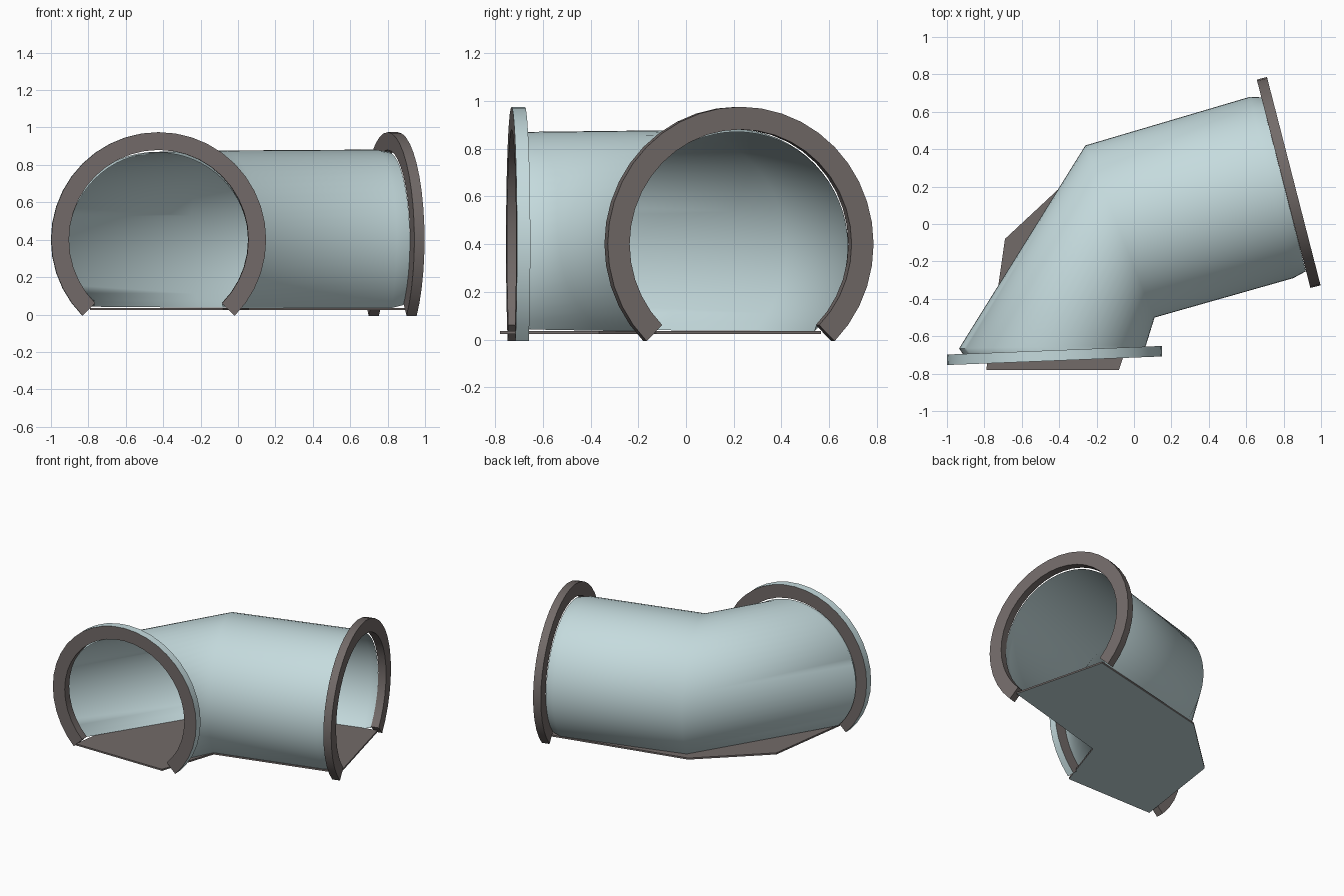
import bpy
import bmesh
from math import sin, cos, pi, radians
from mathutils import Vector

cube = bpy.data.objects.get("Cube")
if cube:
    bpy.data.objects.remove(cube, do_unlink=True)


def material(name, rgb):
    mat = bpy.data.materials.new(name)
    mat.use_nodes = True
    mat.diffuse_color = (*rgb, 1)
    mat.node_tree.nodes["Principled BSDF"].inputs["Base Color"].default_value = (*rgb, 1)
    return mat


TEAL = material("pale teal", (0.56, 0.71, 0.73))
GREY = material("warm grey", (0.17, 0.146, 0.14))


def make_object(name, bm, smooth_angle):
    mesh = bpy.data.meshes.new(name)
    bm.to_mesh(mesh)
    bm.free()
    mesh.materials.append(TEAL)
    mesh.materials.append(GREY)
    obj = bpy.data.objects.new(name, mesh)
    bpy.context.collection.objects.link(obj)
    bpy.ops.object.select_all(action="DESELECT")
    obj.select_set(True)
    bpy.context.view_layer.objects.active = obj
    bpy.ops.object.shade_smooth_by_angle(angle=radians(smooth_angle))
    return obj


def arc(center, side, height, segments):
    """Three-quarter ring of points, open at the bottom."""
    side = Vector((*side, 0))
    points = []
    for i in range(segments + 1):
        a = -pi / 4 + 1.5 * pi * i / segments
        points.append(Vector(center) + side * cos(a) + Vector((0, 0, height * sin(a))))
    return points


def bridge(bm, first, second):
    return [bm.faces.new((first[i], first[i + 1], second[i + 1], second[i]))
            for i in range(len(first) - 1)]


# Bent tube: open arches joined at a mitre, pinched where they meet the flanges
sections = [
    ((-0.425, -0.69, 0.39), (0.48, 0.02), 0.475),
    ((-0.435, -0.655, 0.385), (0.50, 0.01), 0.485),
    ((-0.075, -0.04, 0.385), (0.185, -0.46), 0.492),
    ((0.735, 0.195, 0.385), (0.115, -0.485), 0.497),
    ((0.80, 0.212, 0.39), (0.119, -0.465), 0.48),
]
bm = bmesh.new()
rings = [[bm.verts.new(p) for p in arc(c, s, h, 48)] for c, s, h in sections]
for a, b in zip(rings, rings[1:]):
    bridge(bm, a, b)
bmesh.ops.recalc_face_normals(bm, faces=bm.faces)
make_object("bent_tube", bm, 60)


# Flanges: three-quarter collars with radial feet
def flange(name, center, normal, thickness, rim_index):
    normal = Vector((*normal, 0)).normalized()
    side = Vector((-normal.y, normal.x))
    bm = bmesh.new()
    loops = []
    for radius, offset in ((0.575, 0.5), (0.575, -0.5), (0.48, -0.5), (0.48, 0.5)):
        c = Vector(center) + normal * thickness * offset
        loops.append([bm.verts.new(p) for p in arc(c, side * radius, radius, 30)])
    for i in range(4):
        for face in bridge(bm, loops[i], loops[(i + 1) % 4]):
            face.material_index = rim_index if i == 0 else 1
    for end in (0, -1):
        bm.faces.new([loop[end] for loop in loops]).material_index = 1
    bmesh.ops.recalc_face_normals(bm, faces=bm.faces)
    make_object(name, bm, 25)


flange("front_flange", (-0.425, -0.703, 0.4), (0.04, -1), 0.056, 0)
flange("side_flange", (0.827, 0.222, 0.4), (0.968, 0.249), 0.056, 1)

# Floor plate: grey on top and edges, teal underneath
outline = [(-0.79, -0.78), (-0.08, -0.78), (0.056, -0.365), (0.93, -0.125),
           (0.755, 0.565), (-0.25, 0.33), (-0.69, -0.08)]
bm = bmesh.new()
top = bm.faces.new([bm.verts.new((x, y, 0.036)) for x, y in outline])
extruded = bmesh.ops.extrude_face_region(bm, geom=[top], use_keep_orig=True)["geom"]
lower = [v for v in extruded if isinstance(v, bmesh.types.BMVert)]
bmesh.ops.translate(bm, verts=lower, vec=(0, 0, -0.012))
bmesh.ops.recalc_face_normals(bm, faces=bm.faces)
for face in bm.faces:
    face.material_index = 0 if face.normal.z < -0.5 else 1
make_object("floor_plate", bm, 25)
